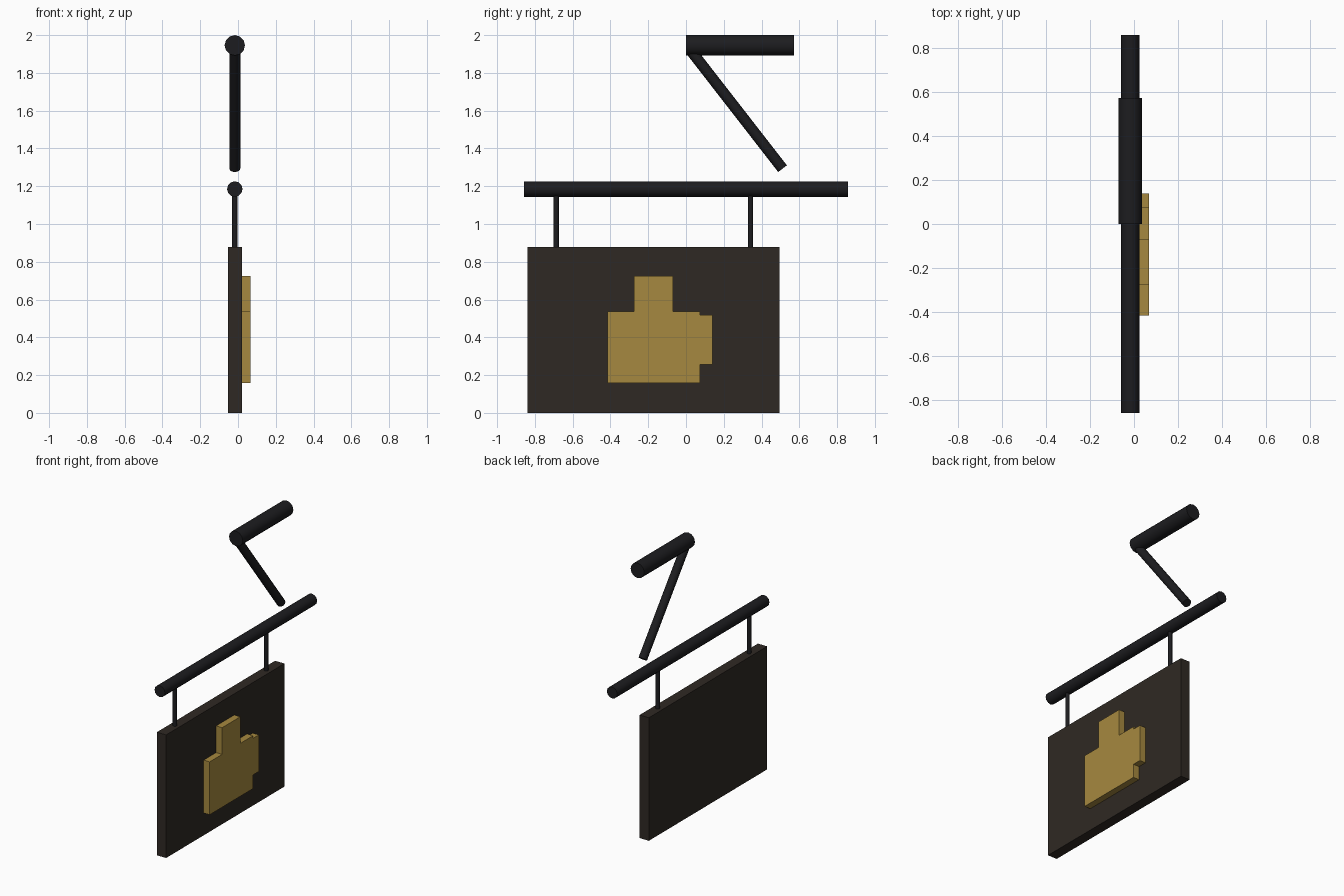
import bpy
import math
from mathutils import Vector

if "Cube" in bpy.data.objects:
    bpy.data.objects.remove(bpy.data.objects["Cube"])

CX = -0.017  # shared centre plane of the bracket and board


def material(name, rgb):
    m = bpy.data.materials.new(name)
    m.diffuse_color = (*rgb, 1)
    m.use_nodes = True
    m.node_tree.nodes["Principled BSDF"].inputs["Base Color"].default_value = m.diffuse_color
    return m


iron = material("black_iron", (0.012, 0.012, 0.014))
wood = material("dark_wood", (0.028, 0.022, 0.017))
gold = material("gold", (0.38, 0.25, 0.05))


def rod(name, start, end, radius, sides=12):
    a, b = Vector((CX, *start)), Vector((CX, *end))
    bpy.ops.mesh.primitive_cylinder_add(vertices=sides, radius=radius,
                                        depth=(b - a).length, location=(a + b) / 2)
    ob = bpy.context.object
    ob.rotation_euler = (b - a).to_track_quat('Z', 'Y').to_euler()
    ob.name = name
    ob.data.materials.append(iron)
    bpy.ops.object.shade_smooth_by_angle(angle=math.radians(40))
    return ob


def box(name, x, y, z, mat):
    bpy.ops.mesh.primitive_cube_add(size=1, location=[sum(r) / 2 for r in (x, y, z)])
    ob = bpy.context.object
    ob.scale = [r[1] - r[0] for r in (x, y, z)]
    bpy.ops.object.transform_apply(location=False, rotation=False, scale=True)
    ob.name = name
    ob.data.materials.append(mat)
    return ob


# Wall bracket, diagonal brace and hanging bar
rod("top_mount", (0.0, 1.946), (0.571, 1.946), 0.054)
rod("diagonal_brace", (0.024, 1.92), (0.511, 1.293), 0.029)
rod("hanging_bar", (-0.857, 1.185), (0.857, 1.185), 0.041)

# Hangers joining bar and board
for i, y in enumerate((-0.687, 0.342)):
    rod(f"hanger_{i + 1}", (y, 0.86), (y, 1.185), 0.014)

# Sign board
box("sign_board", (-0.053, 0.02), (-0.838, 0.494), (0, 0.877), wood)

# Raised flask emblem on the front face
face = (0.018, 0.067)
box("emblem_body", face, (-0.415, 0.074), (0.159, 0.536), gold)
box("emblem_neck", face, (-0.275, -0.07), (0.536, 0.726), gold)
box("emblem_handle", face, (0.074, 0.139), (0.256, 0.517), gold)
